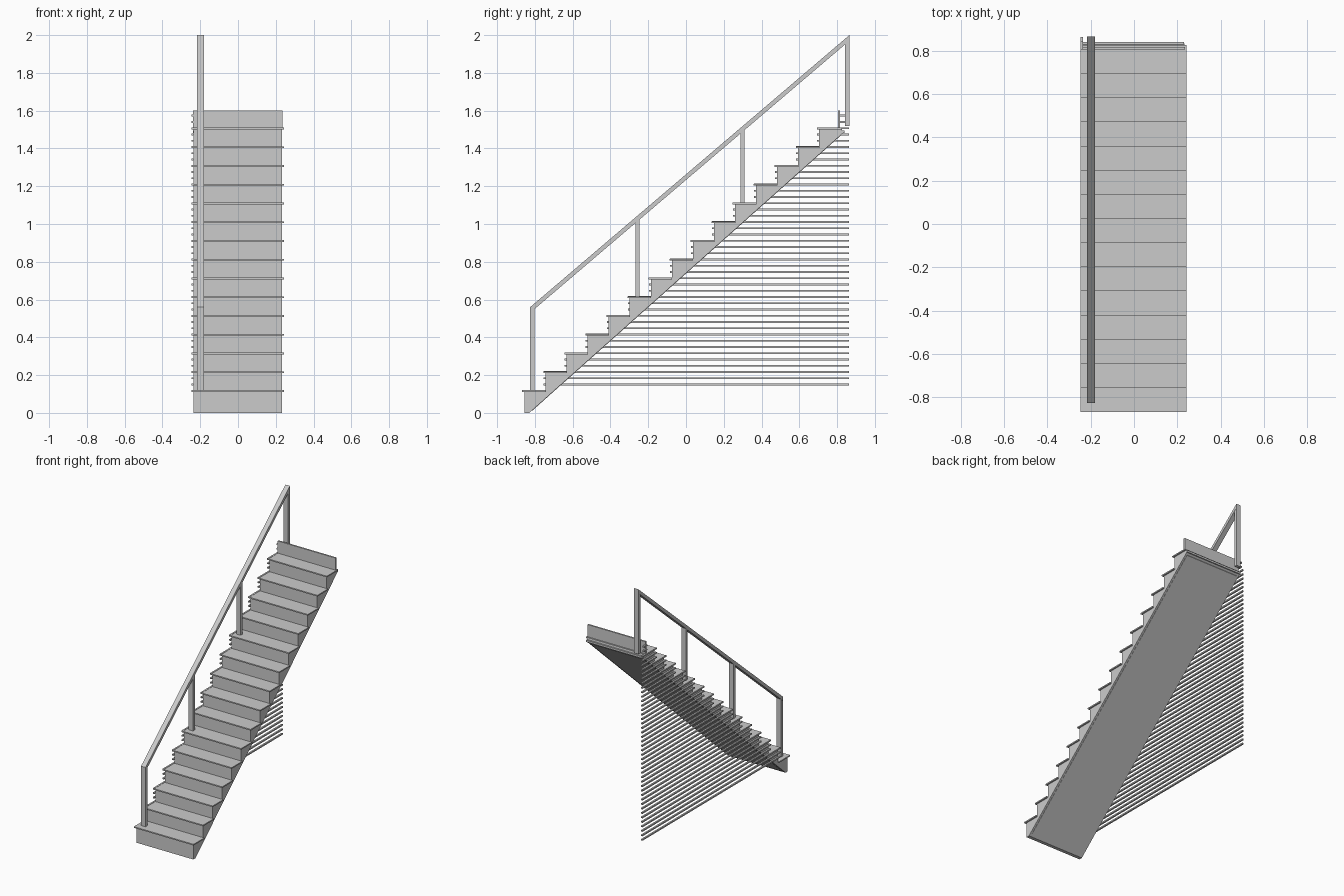
import bpy, bmesh, math

if "Cube" in bpy.data.objects:
    bpy.data.objects.remove(bpy.data.objects["Cube"])

RUN, RISE, N = 0.1114, 0.0993, 15


def prism(name, profile, x0, x1):
    """Extrude a (y, z) outline from x0 to x1."""
    bm = bmesh.new()
    f = bm.faces.new([bm.verts.new((x0, y, z)) for y, z in profile])
    ext = bmesh.ops.extrude_face_region(bm, geom=[f])
    vs = [v for v in ext["geom"] if isinstance(v, bmesh.types.BMVert)]
    bmesh.ops.translate(bm, verts=vs, vec=(x1 - x0, 0, 0))
    bmesh.ops.recalc_face_normals(bm, faces=bm.faces)
    me = bpy.data.meshes.new(name)
    bm.to_mesh(me)
    bm.free()
    ob = bpy.data.objects.new(name, me)
    bpy.context.collection.objects.link(ob)
    return ob


def box(name, x0, x1, y0, y1, z0, z1):
    return prism(name, [(y0, z0), (y1, z0), (y1, z1), (y0, z1)], x0, x1)


# Solid sawtooth flight with sloping underside
saw = [(-0.83, 0), (0.832, 1.482), (0.825, 1.502)]
for k in reversed(range(N)):
    y, z = -0.855 + RUN * k, 0.112 + RISE * k
    saw.append((y, z))
    saw.append((y, z - RISE if k else 0))
prism("stair_flight", saw, -0.235, 0.232)

# Thin panel on the underside, leaving a narrow border
prism("underside_panel", [(-0.815, 0.0105), (0.82, 1.4685), (0.82, 1.474), (-0.815, 0.016)],
      -0.222, 0.219)

# Treads with a nosing at the front and sides
for k in range(N):
    z = 0.12 + RISE * k
    back = min(-0.855 + RUN * (k + 1) + 0.002, 0.825) if k < N - 1 else 0.825
    box(f"tread_{k + 1}", -0.247, 0.243, -0.867 + RUN * k, back, z - 0.009, z)

# Last riser and the bearing bar behind the top tread
box("top_riser", -0.238, 0.235, 0.804, 0.816, 1.505, 1.6)
box("bearing_bar", -0.238, 0.23, 0.826, 0.84, 1.482, 1.496)

# Horizontal slats on the left side, stepping with the treads
for i in range(1, 3 * N):
    k = math.ceil(i / 3)
    z = 0.117 + RISE / 3 * i
    end = 0.862 if k < N else 0.845
    box(f"side_slat_{i}", -0.247, -0.235, -0.865 + RUN * k, end, z - 0.005, z + 0.005)

# Handrail and posts
RX0, RX1 = -0.217, -0.18
SLOPE = (2.0 - 0.56) / (0.865 + 0.825)


def rail_top(y):
    return 0.56 + SLOPE * (y + 0.825)


prism("handrail", [(-0.825, 0.53), (0.865, 1.97), (0.865, 2.0), (-0.825, 0.56)], RX0, RX1)
for n, (y, z) in enumerate([(-0.825, 0.12), (-0.268, 0.617), (0.289, 1.113), (0.843, 1.52)]):
    y1 = y + 0.022
    prism(f"rail_post_{n + 1}",
          [(y, z), (y1, z), (y1, rail_top(y1) - 0.025), (y, rail_top(y) - 0.025)],
          RX0 + 0.001, RX1 - 0.001)
